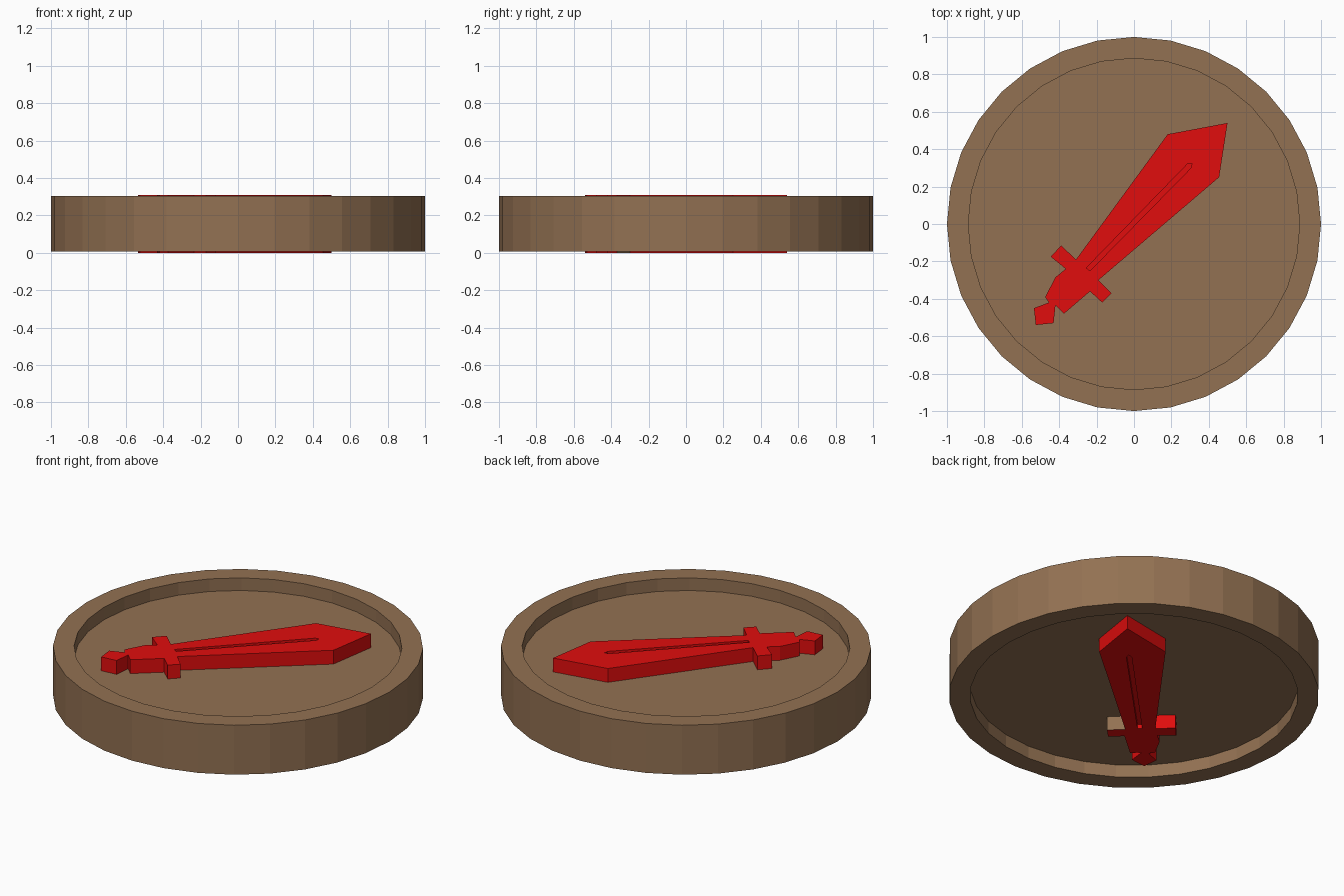
import bpy, bmesh
from mathutils import Vector

if "Cube" in bpy.data.objects:
    bpy.data.objects.remove(bpy.data.objects["Cube"])


def material(name, color):
    m = bpy.data.materials.new(name)
    m.diffuse_color = color
    m.use_nodes = True
    m.node_tree.nodes["Principled BSDF"].inputs["Base Color"].default_value = m.diffuse_color
    return m


wood = material("wood", (0.29, 0.165, 0.085, 1))
red = material("red", (0.75, 0.004, 0.004, 1))


def finish(bm, name, mats):
    bmesh.ops.recalc_face_normals(bm, faces=bm.faces[:])
    me = bpy.data.meshes.new(name)
    bm.to_mesh(me)
    bm.free()
    ob = bpy.data.objects.new(name, me)
    bpy.context.collection.objects.link(ob)
    for m in mats:
        me.materials.append(m)
    return ob


def prism(points, z0, z1):
    bm = bmesh.new()
    face = bm.faces.new([bm.verts.new((x, y, z0)) for x, y in points])
    ext = bmesh.ops.extrude_face_region(bm, geom=[face], use_keep_orig=True)
    verts = [g for g in ext["geom"] if isinstance(g, bmesh.types.BMVert)]
    bmesh.ops.translate(bm, verts=verts, vec=(0, 0, z1 - z0))
    bmesh.ops.recalc_face_normals(bm, faces=bm.faces[:])
    return bm


# Round disc with a raised rim on both sides
bm = bmesh.new()
bmesh.ops.create_cone(bm, cap_ends=True, segments=32, radius1=1, radius2=1, depth=0.295)
bmesh.ops.translate(bm, verts=bm.verts[:], vec=(0, 0, 0.155))
bm.normal_update()
caps = [f for f in bm.faces if abs(f.normal.z) > 0.9]
bmesh.ops.inset_individual(bm, faces=caps, thickness=0.114)
bmesh.ops.inset_individual(bm, faces=caps, thickness=0, depth=-0.075)
finish(bm, "disc", [wood])

# Sword outline: blade, guard, grip, pommel
outline = [(0.50, 0.54), (0.455, 0.25), (-0.19, -0.30), (-0.12, -0.37),
           (-0.17, -0.42), (-0.235, -0.36), (-0.375, -0.48), (-0.42, -0.435),
           (-0.43, -0.53), (-0.525, -0.54), (-0.535, -0.45), (-0.455, -0.42),
           (-0.475, -0.39), (-0.42, -0.285), (-0.365, -0.24), (-0.445, -0.175),
           (-0.39, -0.115), (-0.31, -0.19), (0.18, 0.48)]
groove = [(-0.255, -0.235), (0.285, 0.32), (0.31, 0.325), (0.305, 0.30), (-0.235, -0.25)]

# One sword relief per side, each with a shallow groove down the blade
for name, base, out in (("top_sword", 0.22, 0.31), ("bottom_sword", 0.09, 0.0)):
    up = 1 if out > base else -1
    bm = prism(outline, base, out)
    if up < 0:  # single guard wall left in wood colour
        spot = Vector((-0.155, -0.335, (base + out) / 2))
        sides = [f for f in bm.faces if abs(f.normal.z) < 0.5]
        min(sides, key=lambda f: (f.calc_center_median() - spot).length).material_index = 1
    sword = finish(bm, name, [red, wood])
    cutter = finish(prism(groove, out - 0.025 * up, out + 0.05 * up), name + "_groove_cutter", [red])
    cutter.hide_render = True
    cutter.hide_viewport = True
    mod = sword.modifiers.new("groove", "BOOLEAN")
    mod.operation = "DIFFERENCE"
    mod.solver = "EXACT"
    mod.object = cutter
